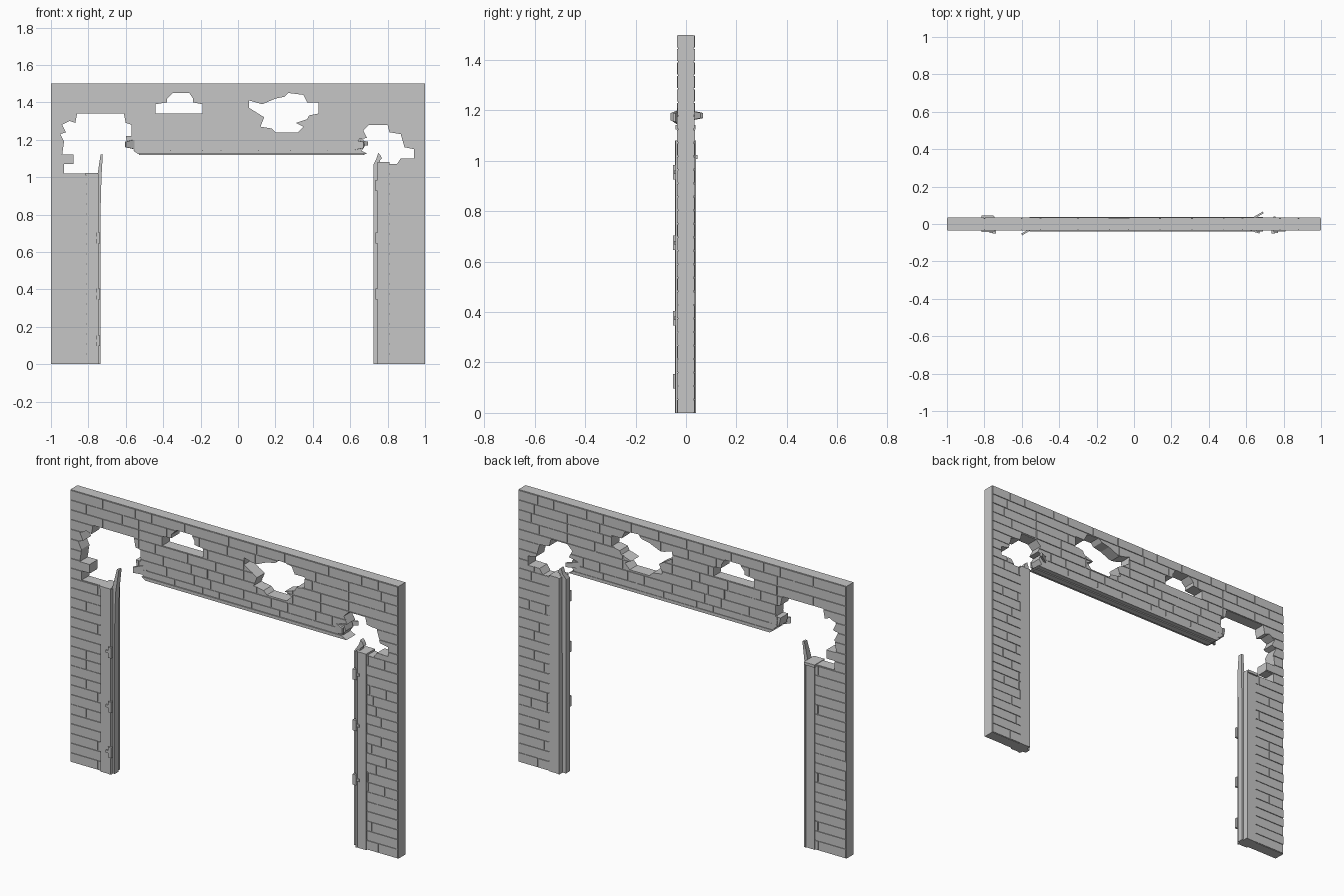
import bpy, bmesh, random
from mathutils import Matrix, Vector

random.seed(4)
cube = bpy.data.objects.get("Cube")
if cube:
    bpy.data.objects.remove(cube)

TONE = (0.565, 0.565, 0.565, 1)
grey = bpy.data.materials.new("stone_grey")
grey.use_nodes = True
grey.diffuse_color = TONE
grey.node_tree.nodes["Principled BSDF"].inputs["Base Color"].default_value = TONE


def finish(name, bm):
    bmesh.ops.recalc_face_normals(bm, faces=bm.faces)
    mesh = bpy.data.meshes.new(name)
    bm.to_mesh(mesh)
    bm.free()
    mesh.materials.append(grey)
    ob = bpy.data.objects.new(name, mesh)
    bpy.context.collection.objects.link(ob)
    return ob


def add_box(bm, x, y, z):
    """Box from three (low, high) ranges."""
    size = [r[1] - r[0] for r in (x, y, z)]
    mid = Vector([(r[0] + r[1]) / 2 for r in (x, y, z)])
    mat = Matrix.Translation(mid) @ Matrix.Diagonal((*size, 1))
    return bmesh.ops.create_cube(bm, size=1, matrix=mat)["verts"]


def add_prism(bm, points, y):
    """Extrude an outline given in hundredths of a unit (x, z) through y."""
    face = bm.faces.new([bm.verts.new((px / 100, y[0], pz / 100)) for px, pz in points])
    out = bmesh.ops.extrude_face_region(bm, geom=[face])["geom"]
    verts = [v for v in out if isinstance(v, bmesh.types.BMVert)]
    bmesh.ops.translate(bm, verts=verts, vec=(0, y[1] - y[0], 0))
    return list(face.verts) + verts


# Opening with ragged breaks at both upper corners, plus two holes
left_break = [(-78, 102), (-93, 102), (-93, 107), (-88, 107), (-88, 112), (-94, 112),
              (-93, 119), (-95, 123), (-92, 124), (-94, 128), (-90, 130), (-87, 129),
              (-86, 134), (-61, 134), (-60, 129), (-57, 128), (-57, 122), (-60, 122),
              (-59, 117), (-55, 115), (-54, 113)]
right_break = [(66, 113), (63, 116), (63, 120), (69, 121), (67, 125), (70, 128),
               (80, 128), (81, 124), (87, 123), (89, 116), (94, 115), (94, 110),
               (87, 110), (85, 107), (79, 107)]
upper_left_hole = [(-44, 134), (-44, 139), (-38, 140), (-38, 142), (-35, 145),
                   (-26, 145), (-24, 142), (-24, 140), (-19, 139), (-19, 134)]
upper_right_hole = [(6, 141), (13, 139), (20, 142), (25, 143), (27, 145), (35, 144),
                    (37, 140), (43, 140), (43, 134), (38, 133), (37, 131), (31, 129),
                    (35, 127), (32, 124), (20, 124), (18, 126), (12, 127), (14, 132),
                    (6, 137)]
bm = bmesh.new()
opening = [(-78, -10)] + left_break + right_break + [(79, -10)]
for outline in (opening, upper_left_hole, upper_right_hole):
    add_prism(bm, outline, (-0.2, 0.2))
cutter = finish("opening_cutter", bm)
cutter.hide_render = True
cutter.hide_viewport = True


def cut(ob):
    mod = ob.modifiers.new("cut", "BOOLEAN")
    mod.operation, mod.solver, mod.object = "DIFFERENCE", "EXACT", cutter


# Mortar core
bm = bmesh.new()
add_box(bm, (-1, 1), (-0.031, 0.03), (0, 1.5))
cut(finish("mortar_core", bm))

# Brick courses with random bond and slightly uneven depth, just inside the core's rim
ROWS, GAP, RIM = 28, 0.0025, 0.999
course = 1.5 / ROWS
bm = bmesh.new()
for row in range(ROWS):
    low, high = row * course, (row + 1) * course
    x = -1
    while x < 1:
        end = x + random.choice((0.1, 0.17, 0.2, 0.22))
        if end > 0.93:
            end = 1
        bump = random.uniform(0, 0.002)
        add_box(bm, (max(x + GAP, -RIM), min(end - GAP, RIM)),
                (-0.034 - bump, 0.033 + bump),
                (max(low + GAP, 0.001), high - GAP))
        x = end
cut(finish("bricks", bm))

# Metal door jambs: casing around the wall edge, raised lips, and an inner door stop
stops = {
    "left": [(72.5, 0), (76, 0), (76, 109), (77, 110), (76, 112), (75, 113),
             (74, 110), (72.5, 107)],
    "right": [(-76, 0), (-73.5, 0), (-73.5, 82), (-73, 100), (-72.3, 112),
              (-73.5, 112), (-75, 102)],
}
for side, sign, top in (("left", 1, 1.08), ("right", -1, 1.02)):
    bm = bmesh.new()
    add_box(bm, sorted((sign * 0.745, sign * 0.81)), (-0.041, 0.036), (0, top))
    for y in ((-0.044, -0.036), (0.03, 0.039)):
        add_box(bm, sorted((sign * 0.747, sign * 0.757)), y, (0, top))
    finish(side + "_jamb_casing", bm)
    bm = bmesh.new()
    verts = add_prism(bm, stops[side], (-0.024, 0.01))
    # torn tip bends toward the back
    for v in verts:
        if v.co.z > 1.095:
            v.co.y = v.co.y * 0.7 + 0.012
    finish(side + "_jamb_stop", bm)

# Folded flange at the broken top of the right casing
bm = bmesh.new()
add_box(bm, (-0.815, -0.75), (-0.044, 0.045), (1.008, 1.023))
finish("right_casing_flange", bm)

# Hinges on the front of the jambs
for side, sign, x, heights in (("left", 1, 0.745, (0.375, 0.675, 0.955)),
                               ("right", -1, -0.747, (0.125, 0.375, 0.675))):
    for i, z in enumerate(heights):
        bm = bmesh.new()
        add_box(bm, (x - 0.01, x + 0.01), (-0.052, -0.036), (z - 0.029, z + 0.029))
        add_box(bm, sorted((x, x + sign * 0.026)), (-0.048, -0.036), (z - 0.007, z + 0.007))
        finish(f"{side}_hinge_{i + 1}", bm)

# Metal lintel beam with a narrower stop below and torn ends
bm = bmesh.new()
add_prism(bm, [(-53.6, 112.5), (69, 112.5), (66, 114.2), (-56, 114.2)], (-0.041, 0.037))
finish("lintel_beam", bm)
bm = bmesh.new()
add_prism(bm, [(-53, 111.9), (68, 111.9), (66, 113), (-53, 113)], (-0.024, 0.01))
finish("lintel_stop", bm)

# Torn metal strips twisted out of the lintel ends: centre, length, height, turn
splinters = {
    "right_front_splinter": ((-0.578, -0.043, 1.175), 0.052, 0.05, 0.54),
    "left_front_splinter": ((0.645, -0.038, 1.172), 0.056, 0.055, -0.3),
    "left_back_splinter": ((0.662, 0.045, 1.18), 0.068, 0.035, 0.53),
}
for name, (centre, length, height, turn) in splinters.items():
    bm = bmesh.new()
    half = length / 2
    verts = add_box(bm, (-half, half), (-0.005, 0.005), (-height / 2, height / 2))
    # outer end is torn narrower
    for v in verts:
        if v.co.x * centre[0] > 0:
            v.co.z *= 0.6
    mat = Matrix.Translation(centre) @ Matrix.Rotation(turn, 4, "Z")
    bmesh.ops.transform(bm, matrix=mat, verts=verts)
    finish(name, bm)

# Broken brick stubs behind the torn strips
bm = bmesh.new()
add_prism(bm, [(62, 115), (66, 114), (68, 117), (67, 120), (62, 120)], (-0.034, 0.033))
add_prism(bm, [(-54, 113), (-53, 120), (-58, 120), (-57, 116)], (-0.034, 0.033))
finish("broken_brick_stubs", bm)
